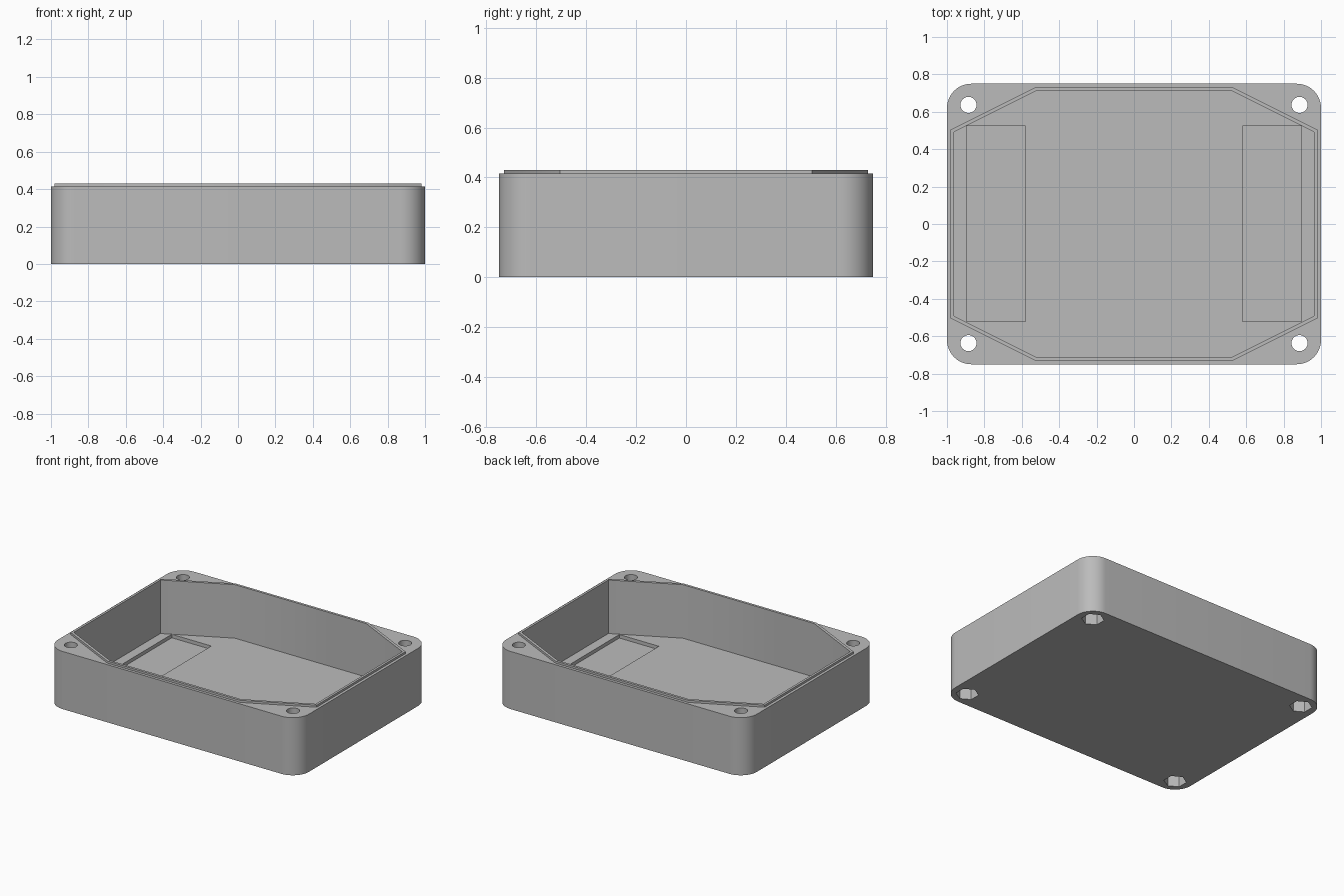
import bpy
import bmesh
from math import cos, sin, pi, radians

cube = bpy.data.objects.get("Cube")
if cube:
    bpy.data.objects.remove(cube, do_unlink=True)

grey = bpy.data.materials.new("plain grey")
grey.use_nodes = True
grey.diffuse_color = (0.5, 0.5, 0.5, 1)
grey.node_tree.nodes["Principled BSDF"].inputs["Base Color"].default_value = (0.5, 0.5, 0.5, 1)

HALF_X, HALF_Y, RIM_Z, LIP_Z = 1.0, 0.75, 0.415, 0.43
FLOOR_Z, RECESS_Z = 0.045, 0.02
HOLE_X, HOLE_Y = 0.885, 0.637


def prism(name, outline, z0, z1):
    """Extrude a flat counter-clockwise outline from z0 to z1."""
    bm = bmesh.new()
    base = bm.faces.new([bm.verts.new((x, y, z0)) for x, y in outline])
    top = bmesh.ops.extrude_face_region(bm, geom=[base])["geom"]
    bmesh.ops.translate(bm, vec=(0, 0, z1 - z0),
                        verts=[v for v in top if isinstance(v, bmesh.types.BMVert)])
    bmesh.ops.recalc_face_normals(bm, faces=bm.faces)
    mesh = bpy.data.meshes.new(name)
    bm.to_mesh(mesh)
    bm.free()
    mesh.materials.append(grey)
    obj = bpy.data.objects.new(name, mesh)
    bpy.context.collection.objects.link(obj)
    return obj


def ring(cx, cy, r, n, start=0.0):
    return [(cx + r * cos(start + 2 * pi * i / n), cy + r * sin(start + 2 * pi * i / n))
            for i in range(n)]


def rounded_rect(hx, hy, r, steps=12):
    points = []
    for k, (sx, sy) in enumerate([(1, 1), (-1, 1), (-1, -1), (1, -1)]):
        for i in range(steps + 1):
            a = pi / 2 * (k + i / steps)
            points.append((sx * (hx - r) + r * cos(a), sy * (hy - r) + r * sin(a)))
    return points


def octagon(hx, hy, flat_x, flat_y):
    return [(hx, -flat_y), (hx, flat_y), (flat_x, hy), (-flat_x, hy),
            (-hx, flat_y), (-hx, -flat_y), (-flat_x, -hy), (flat_x, -hy)]


def combine(target, tool, operation):
    """Apply a boolean and remove the tool."""
    tool.hide_render = True
    mod = target.modifiers.new(operation.lower(), 'BOOLEAN')
    mod.operation = operation
    mod.solver = 'EXACT'
    mod.object = tool
    bpy.context.view_layer.objects.active = target
    bpy.ops.object.modifier_apply(modifier=mod.name)
    bpy.data.objects.remove(tool, do_unlink=True)


# Rounded outer body with a raised eight-sided lip
body = prism("enclosure_base", rounded_rect(HALF_X, HALF_Y, 0.13), 0, RIM_Z)
combine(body, prism("lip", octagon(0.98, 0.73, 0.53, 0.505), 0.2, LIP_Z), 'UNION')

# Eight-sided cavity
combine(body, prism("cavity", octagon(0.963, 0.712, 0.523, 0.492), FLOOR_Z, 0.6), 'DIFFERENCE')

for sx in (-1, 1):
    # Shallow rectangular recess in the floor at each end
    x0, x1 = sorted((sx * 0.58, sx * 0.895))
    recess = [(x0, -0.52), (x1, -0.52), (x1, 0.525), (x0, 0.525)]
    combine(body, prism("floor_recess", recess, RECESS_Z, 0.1), 'DIFFERENCE')
    for sy in (-1, 1):
        # Corner screw hole with a hexagonal nut pocket underneath
        x, y = sx * HOLE_X, sy * HOLE_Y
        combine(body, prism("screw_hole", ring(x, y, 0.043, 32), -0.1, 0.6), 'DIFFERENCE')
        combine(body, prism("nut_pocket", ring(x, y, 0.075, 6, pi / 2), -0.1, 0.12), 'DIFFERENCE')

bpy.ops.object.select_all(action='DESELECT')
body.select_set(True)
bpy.context.view_layer.objects.active = body
bpy.ops.object.shade_smooth_by_angle(angle=radians(30))
